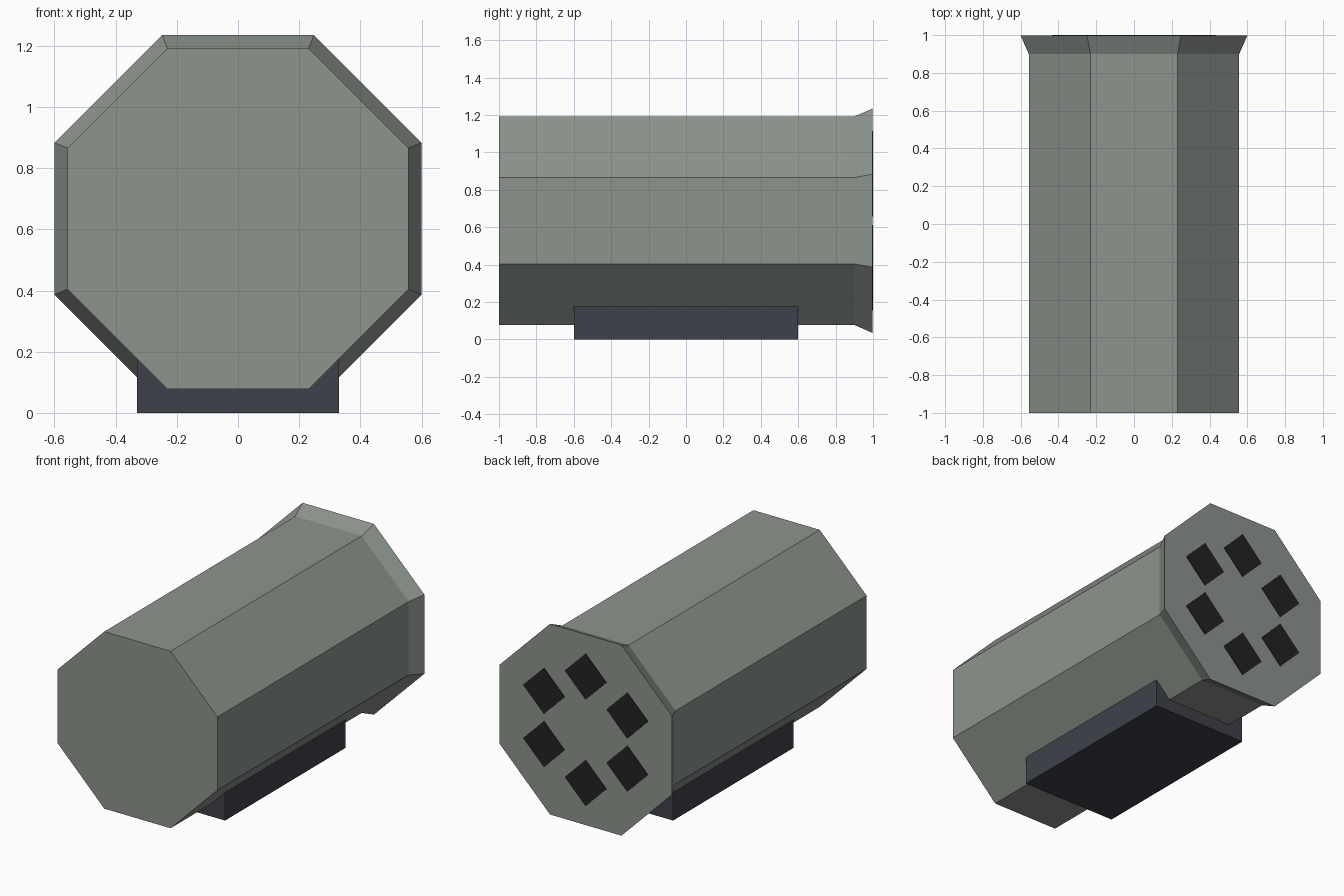
import bpy, bmesh, math

cube = bpy.data.objects.get("Cube")
if cube:
    bpy.data.objects.remove(cube, do_unlink=True)


def material(name, rgb):
    mat = bpy.data.materials.new(name)
    mat.use_nodes = True
    mat.diffuse_color = (*rgb, 1)
    bsdf = mat.node_tree.nodes["Principled BSDF"]
    bsdf.inputs["Base Color"].default_value = (*rgb, 1)
    bsdf.inputs["Roughness"].default_value = 0.8
    return mat


def loft(name, sides, sections, mat, x=0, z=0, turn=0):
    """Closed prism along y through (y, radius) sections."""
    bm = bmesh.new()
    rings = []
    for y, r in sections:
        angles = [turn + math.tau * i / sides for i in range(sides)]
        rings.append([bm.verts.new((x + r * math.cos(a), y, z + r * math.sin(a)))
                      for a in angles])
    for a, b in zip(rings, rings[1:]):
        for i in range(sides):
            j = (i + 1) % sides
            bm.faces.new((a[i], a[j], b[j], b[i]))
    bm.faces.new(rings[0])
    bm.faces.new(rings[-1])
    bmesh.ops.recalc_face_normals(bm, faces=bm.faces)
    mesh = bpy.data.meshes.new(name)
    bm.to_mesh(mesh)
    bm.free()
    mesh.materials.append(mat)
    obj = bpy.data.objects.new(name, mesh)
    bpy.context.collection.objects.link(obj)
    return obj


grey_green = material("grey_green", (0.265, 0.295, 0.265))
slate = material("dark_slate", (0.048, 0.053, 0.068))
black = material("near_black", (0.016, 0.016, 0.016))

CENTRE_Z = 0.635
BACK = 0.997

# Octagonal housing with a flared rim at the back
corner = math.cos(math.pi / 8)
loft("housing", 8, [(-1, 0.557 / corner), (0.9, 0.557 / corner), (BACK, 0.6 / corner)],
     grey_green, z=CENTRE_Z, turn=math.pi / 8)

# Ring of six diamond openings on the back face
for i in range(6):
    a = math.pi / 6 + i * math.pi / 3
    loft(f"opening_{i + 1}", 4, [(BACK - 0.003, 0.145), (1, 0.145)], black,
         x=0.335 * math.cos(a), z=CENTRE_Z + 0.335 * math.sin(a))

# Mounting block sunk into the underside
bpy.ops.mesh.primitive_cube_add(size=1, location=(0, 0, 0.11))
base = bpy.context.object
base.name = "mounting_block"
base.scale = (0.66, 1.2, 0.22)
bpy.ops.object.transform_apply(location=False, rotation=False, scale=True)
base.data.materials.append(slate)
